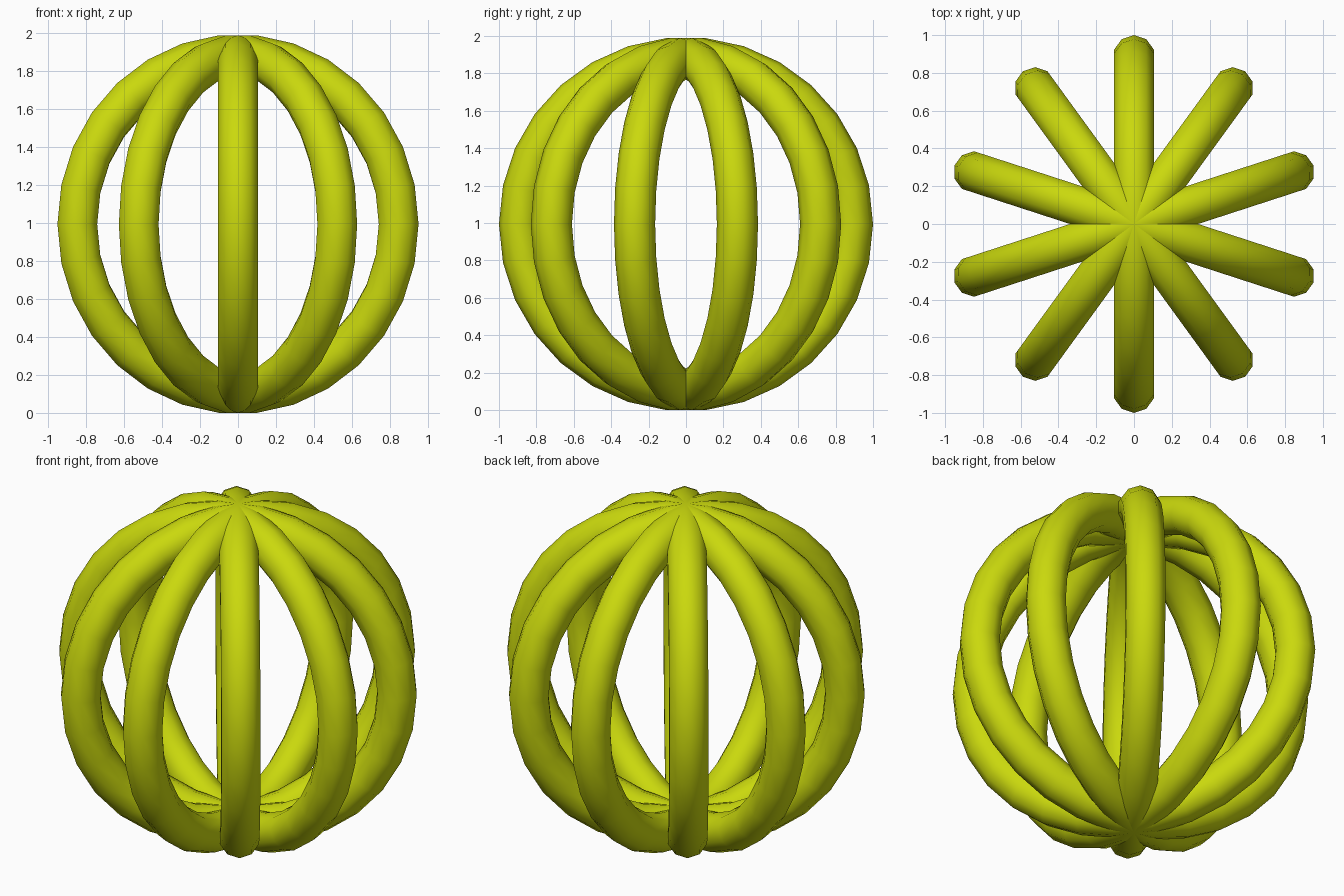
import bpy, math

if "Cube" in bpy.data.objects:
    bpy.data.objects.remove(bpy.data.objects["Cube"])

# Single yellow-green colour
lime = bpy.data.materials.new("yellow_green")
lime.diffuse_color = (0.59, 0.69, 0.004, 1)
lime.use_nodes = True
lime.node_tree.nodes["Principled BSDF"].inputs["Base Color"].default_value = lime.diffuse_color

SEGMENTS, SIDES = 30, 10
MAJOR, MINOR = 0.89, 0.11
half_height = (MAJOR + MINOR) * math.cos(math.pi / SEGMENTS)  # rings rest on a flat segment

# Five upright rings crossing at the poles, evenly spaced around z
for i in range(5):
    bpy.ops.mesh.primitive_torus_add(
        major_radius=MAJOR, minor_radius=MINOR,
        major_segments=SEGMENTS, minor_segments=SIDES,
        location=(0, 0, half_height),
        rotation=(math.pi / 2, 0, math.pi / 2 + i * math.pi / 5))
    ring = bpy.context.object
    ring.name = f"cage_ring_{i + 1}"
    ring.data.materials.append(lime)
    bpy.ops.object.shade_smooth()
